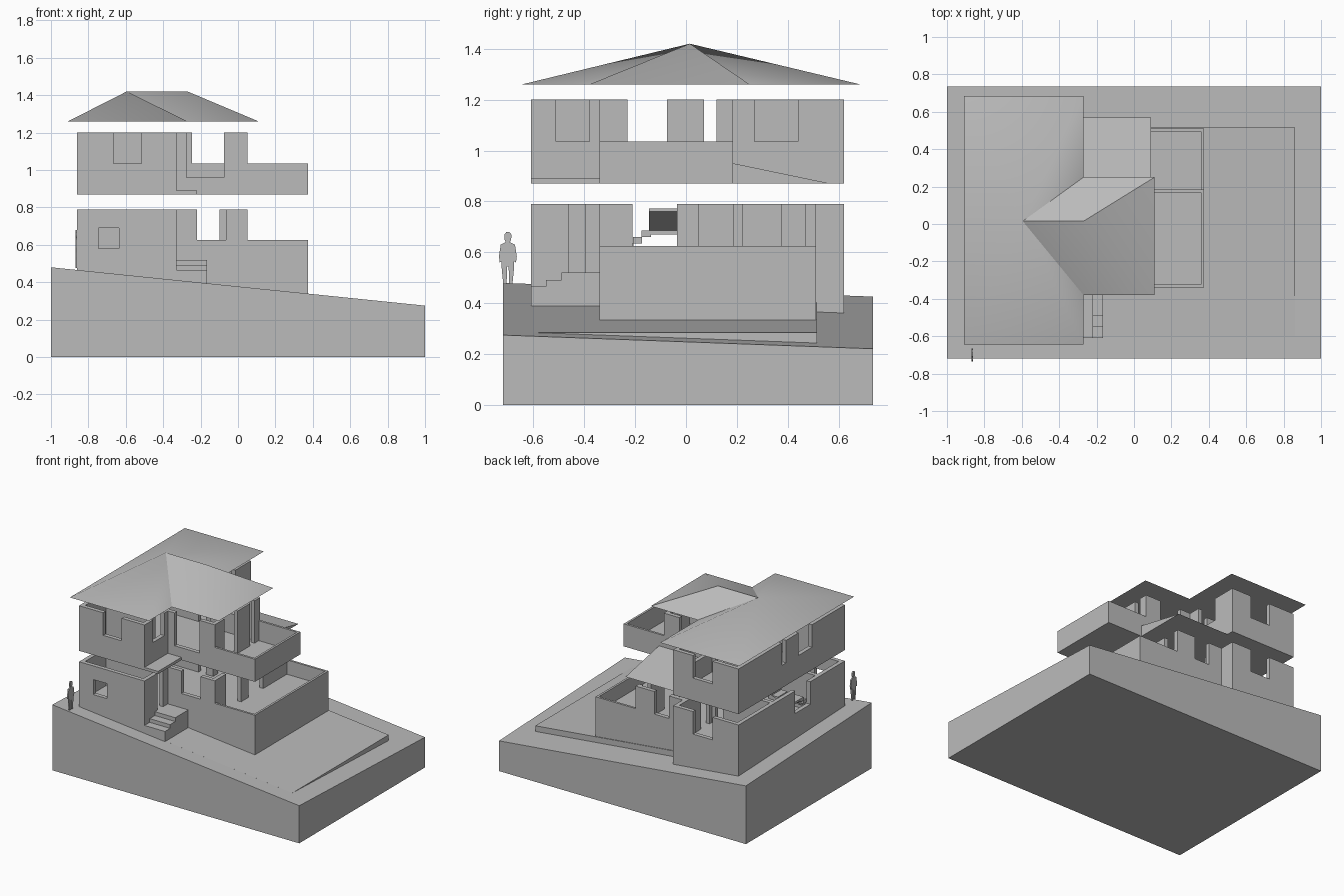
import bpy, bmesh, math
from mathutils import Vector

if "Cube" in bpy.data.objects:
    bpy.data.objects.remove(bpy.data.objects["Cube"])

# One plain grey for the whole model
grey = bpy.data.materials.new("plain grey")
grey.use_nodes = True
colour = (0.5, 0.5, 0.5, 1)
grey.diffuse_color = colour
grey.node_tree.nodes["Principled BSDF"].inputs["Base Color"].default_value = colour


def finish(name, bm):
    bmesh.ops.recalc_face_normals(bm, faces=bm.faces)
    mesh = bpy.data.meshes.new(name)
    bm.to_mesh(mesh)
    bm.free()
    mesh.materials.append(grey)
    obj = bpy.data.objects.new(name, mesh)
    bpy.context.collection.objects.link(obj)
    return obj


def prism(name, points, offset):
    """Extrude a flat outline by an offset vector."""
    bm = bmesh.new()
    face = bm.faces.new([bm.verts.new(p) for p in points])
    result = bmesh.ops.extrude_face_region(bm, geom=[face], use_keep_orig=True)
    moved = [v for v in result["geom"] if isinstance(v, bmesh.types.BMVert)]
    bmesh.ops.translate(bm, verts=moved, vec=Vector(offset))
    return finish(name, bm)


def box(name, x0, x1, y0, y1, z0, z1):
    corners = [(x0, y0, z0), (x1, y0, z0), (x1, y1, z0), (x0, y1, z0)]
    return prism(name, corners, (0, 0, z1 - z0))


def wall(name, axis, at, start, end, bottom, top, notches=(), thick=0.03):
    """Wall along x or y, with openings (from, to, sill) cut down from its top."""
    outline = [(start, bottom), (start, top)]
    for a, b, sill in notches:
        outline += [(a, top), (a, sill), (b, sill), (b, top)]
    outline += [(end, top), (end, bottom)]
    if axis == "x":
        return prism(name, [(u, at, z) for u, z in outline], (0, thick, 0))
    return prism(name, [(at, u, z) for u, z in outline], (thick, 0, 0))


# Plan lines: west, wing edge, east, terrace edge / south, porch, middle, back, north
W, M, E, T = -0.86, -0.33, 0.05, 0.375
S, P, K, B, N = -0.61, -0.34, 0.185, 0.51, 0.62
t, rail = 0.03, 0.016


def ground(x, y):
    return 0.48 - 0.1025 * (x + 1) - 0.037 * (y + 0.72)


# Sloping site block
bm = bmesh.new()
plan = [(-1, -0.72), (1, -0.72), (1, 0.735), (-1, 0.735)]
low = [bm.verts.new((x, y, 0)) for x, y in plan]
high = [bm.verts.new((x, y, ground(x, y))) for x, y in plan]
bm.faces.new(low)
bm.faces.new(high)
for i in range(4):
    j = (i + 1) % 4
    bm.faces.new((low[i], low[j], high[j], high[i]))
finish("site", bm)

# Levelled yard, sloping only along x
yard = [(x, -0.6, z) for x, z in
        ((-0.3, 0.2), (0.86, 0.2), (0.86, 0.285), (-0.3, 0.404))]
prism("yard", yard, (0, B + 0.605, 0))


def storey(tag, base, floor, sill, top, back, front_gap, rear_gap, east, west, wing_south, wing_north):
    """Walls, floor slabs and terrace rail of one level."""
    # front and rear ends of the long wing
    front = wall(tag + "_wing_front_wall", "x", S, W, M, base, top,
                 [(-0.665, -0.515, sill)] if tag == "upper" else [])
    wall(tag + "_wing_back_wall", "x", N - t, W, M, base, top, [(-0.65, -0.49, sill)])
    # long sides of the wing
    wall(tag + "_west_wall", "y", W, S + t, N - t, base, top, west)
    wall(tag + "_wing_south_side", "y", M - t, S + t, P + t, base, top, wing_south)
    wall(tag + "_wing_north_side", "y", M - t, K, N - t, base, top, wing_north)
    # room partitions inside the wing
    for part, y in (("south", P), ("north", K)):
        wall(tag + "_partition_" + part, "x", y, W + t, M - t, floor, top,
             [(-0.45, -0.39, floor)])
    # main body
    wall(tag + "_main_front_wall", "x", P, M, E, base, top, [front_gap])
    wall(tag + "_main_back_wall", "x", back - t, M, E, base, top, [rear_gap])
    wall(tag + "_main_east_wall", "y", E - t, P + t, back - t, base, top, east)
    # terrace rail
    for part, y in (("front", P), ("back", back - rail)):
        wall(tag + "_rail_" + part, "x", y, E, T, base, sill, thick=rail)
    wall(tag + "_rail_east", "y", T - rail, P + rail, back - rail, base, sill, thick=rail)
    # floors
    box(tag + "_wing_floor", W + t, M - t, S + t, N - t, floor - 0.02, floor)
    box(tag + "_main_floor", M - t, T - rail, P + rail, back - rail, floor - 0.02, floor)
    return front


lower_front = storey(
    "lower", 0.25, 0.52, 0.625, 0.79, B,
    front_gap=(-0.22, -0.065, 0.625), rear_gap=(-0.22, -0.1, 0.625),
    east=[(-0.21, -0.035, 0.52), (0.05, 0.22, 0.52), (0.375, 0.47, 0.625)],
    west=[(-0.21, -0.035, 0.625)],
    wing_south=[(-0.46, -0.395, 0.52)],
    wing_north=[(0.24, 0.34, 0.52)])

storey(
    "upper", 0.87, 0.89, 1.035, 1.2, K,
    front_gap=(-0.275, -0.075, 0.96), rear_gap=(-0.245, -0.075, 1.035),
    east=[(-0.23, -0.075, 0.89), (0.07, 0.12, 0.89)],
    west=[(-0.23, -0.075, 1.035), (0.07, 0.12, 1.035)],
    wing_south=[(-0.51, -0.38, 1.035)],
    wing_north=[(0.27, 0.44, 1.035)])

# Framed window in the lower front wall
cutter = box("window_cutter", -0.745, -0.635, S - t, S + 2 * t, 0.58, 0.69)
cutter.hide_render = True
cutter.hide_viewport = True
cut = lower_front.modifiers.new("window", "BOOLEAN")
cut.operation = "DIFFERENCE"
cut.solver = "EXACT"
cut.object = cutter

# Porch slab and entrance steps
box("porch_slab", M, -0.22, S, P, 0.87, 0.89)
step_line = [(S, 0.3), (S, 0.465), (-0.55, 0.465), (-0.55, 0.492),
             (-0.49, 0.492), (-0.49, 0.52), (P, 0.52), (P, 0.3)]
prism("entrance_steps", [(M, y, z) for y, z in step_line], (0.165, 0, 0))

# Indoor stair: a short flight to a landing, then a flight rising to the east
for i in range(5):
    y, z = P + t + i * 0.034, 0.56 + i * 0.025
    box("indoor_step", W + t, -0.72, y, y + 0.036, z, z + 0.025)
box("stair_landing", W + t, -0.72, -0.145, -0.035, 0.67, 0.685)
flight = [(-0.72, -0.145, 0.685)]
for i in range(4):
    x, z = -0.72 + i * 0.05, 0.685 + i * 0.022
    flight += [(x, -0.145, z + 0.022), (x + 0.05, -0.145, z + 0.022)]
prism("stair_flight", flight + [(-0.52, -0.145, 0.76)], (0, 0.11, 0))

# Lean-to roof over the lower back room
prism("lean_to_roof", [(M, K, 0.87), (M, K, 0.95), (M, 0.57, 0.87)], (0.42, 0, 0))

# Hipped main roof with an east branch
bm = bmesh.new()
eave, ridge = 1.26, 1.42
west, inner, east = -0.91, -0.27, 0.11
rim = [bm.verts.new((x, y, eave)) for x, y in (
    (west, -0.645), (inner, -0.645), (inner, -0.38), (east, -0.38),
    (east, 0.25), (inner, 0.25), (inner, 0.685), (west, 0.685))]
apex = bm.verts.new((-0.595, 0.015, ridge))
end = bm.verts.new((inner, 0.015, ridge))
bm.faces.new(rim)
for i in (0, 1, 5, 6, 7):
    bm.faces.new((rim[i], rim[(i + 1) % 8], apex))
bm.faces.new((rim[2], rim[3], end, apex))
bm.faces.new((rim[3], rim[4], end))
bm.faces.new((rim[4], rim[5], apex, end))
roof = finish("main_roof", bm)
bpy.ops.object.select_all(action="DESELECT")
roof.select_set(True)
bpy.context.view_layer.objects.active = roof
bpy.ops.object.shade_smooth_by_angle(angle=math.radians(32))

# Flat scale figure, mirrored half outline from crown to crotch
half = [(0.006, 0.205), (0.014, 0.195), (0.013, 0.175), (0.008, 0.165), (0.028, 0.155),
        (0.035, 0.11), (0.032, 0.085), (0.025, 0.09), (0.024, 0.06), (0.018, 0),
        (0.005, 0), (0.003, 0.07)]
outline = half + [(-u, z) for u, z in reversed(half)]
prism("scale_figure", [(-0.87, -0.7 + u, 0.475 + z) for u, z in outline], (0.01, 0, 0))
